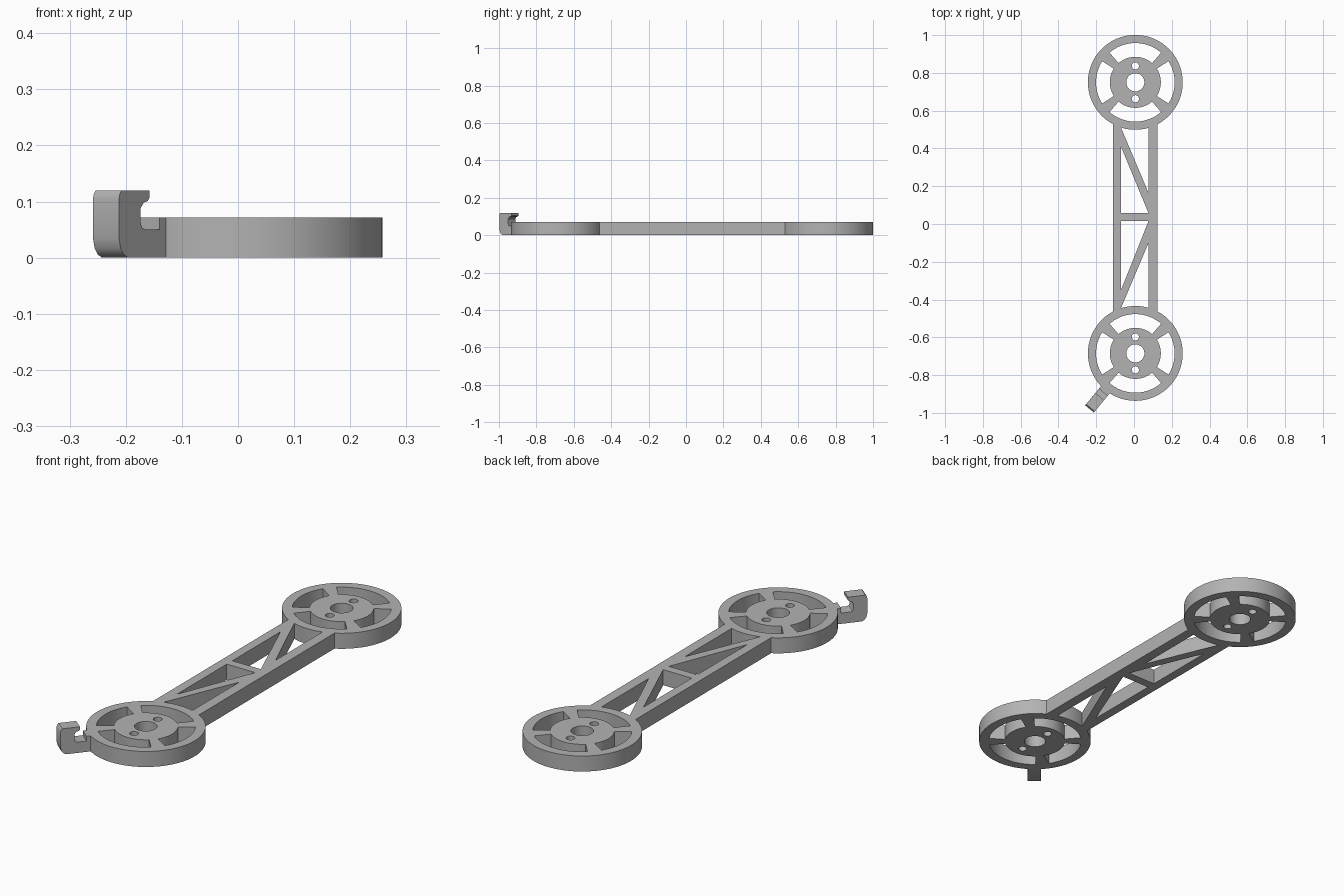
import bpy
from math import sin, cos, asin, acos, radians, pi
from mathutils import Matrix

cube = bpy.data.objects.get("Cube")
if cube:
    bpy.data.objects.remove(cube, do_unlink=True)

grey = bpy.data.materials.new("grey plastic")
grey.use_nodes = True
COLOUR = (0.45, 0.45, 0.45, 1)
grey.diffuse_color = COLOUR
grey.node_tree.nodes["Principled BSDF"].inputs["Base Color"].default_value = COLOUR

# Main dimensions
CX, TOP_Y, LOW_Y = 0.007, 0.75, -0.685
R, RIM, HUB, THICK = 0.251, 0.208, 0.135, 0.072
LEFT_OUT, LEFT_IN, RIGHT_IN, RIGHT_OUT = -0.112, -0.069, 0.077, 0.125
BAR_LOW, BAR_TOP = 0.016, 0.057


def arc(cy, r, a0, a1, n):
    """Points on a circle round a wheel centre, angles in radians."""
    return [(CX + r * cos(a0 + (a1 - a0) * i / n),
             cy + r * sin(a0 + (a1 - a0) * i / n)) for i in range(n + 1)]


def circle(cx, cy, r, n):
    return [(cx + r * cos(2 * pi * i / n), cy + r * sin(2 * pi * i / n))
            for i in range(n)]


def solid(name, loops, depth, matrix):
    """Extrude closed outlines (holes lie inside the first) into a mesh."""
    curve = bpy.data.curves.new(name, 'CURVE')
    curve.dimensions = '2D'
    curve.fill_mode = 'BOTH'
    curve.extrude = depth / 2
    for loop in loops:
        spline = curve.splines.new('POLY')
        spline.points.add(len(loop) - 1)
        for point, (x, y) in zip(spline.points, loop):
            point.co = (x, y, 0, 1)
        spline.use_cyclic_u = True
    obj = bpy.data.objects.new(name, curve)
    bpy.context.collection.objects.link(obj)
    bpy.ops.object.select_all(action='DESELECT')
    obj.select_set(True)
    bpy.context.view_layer.objects.active = obj
    bpy.ops.object.convert(target='MESH')
    obj = bpy.context.view_layer.objects.active
    obj.data.transform(matrix)
    obj.data.materials.clear()
    obj.data.materials.append(grey)
    # Weld the caps to the walls
    bpy.ops.object.mode_set(mode='EDIT')
    bpy.ops.mesh.select_all(action='SELECT')
    bpy.ops.mesh.remove_doubles(threshold=0.0001)
    bpy.ops.mesh.normals_make_consistent(inside=False)
    bpy.ops.object.mode_set(mode='OBJECT')
    bpy.ops.object.shade_smooth_by_angle(angle=radians(30))
    return obj


# Outer outline: both wheels joined by the side beams
right = acos((RIGHT_OUT - CX) / R)
left = acos((LEFT_OUT - CX) / R)
loops = [arc(TOP_Y, R, -right, 2 * pi - left, 80)
         + arc(LOW_Y, R, left, 2 * pi + right, 80)]

# Wheel openings: axle hole, two screw holes, four curved slots
for cy in (TOP_Y, LOW_Y):
    loops.append(circle(CX, cy, 0.048, 32))
    for side in (-1, 1):
        loops.append(circle(CX, cy + side * 0.087, 0.019, 20))
    for middle, half in ((0, 32.5), (90, 41), (180, 32.5), (270, 41)):
        a0, a1 = radians(middle - half), radians(middle + half)
        loops.append(arc(cy, RIM, a0, a1, 20) + arc(cy, HUB, a1, a0, 20))

# Triangular windows on either side of the cross bar
a_in, b_in = acos((RIGHT_IN - CX) / R), acos((LEFT_IN - CX) / R)
loops += [
    [(LEFT_IN, BAR_TOP), (RIGHT_IN, BAR_TOP), (LEFT_IN, 0.41)],
    [(LEFT_IN, BAR_LOW), (RIGHT_IN, BAR_LOW), (LEFT_IN, -0.35)],
    arc(TOP_Y, R, -b_in, -a_in, 10) + [(RIGHT_IN, 0.165)],
    arc(LOW_Y, R, b_in, a_in, 10) + [(RIGHT_IN, -0.10)],
]
solid("wheel_arm_frame", loops, THICK, Matrix.Translation((0, 0, THICK / 2)))

# Clip hook: side profile (distance from wheel centre, height)
profile = [(0.225, 0), (0.355, 0), (0.367, 0.005), (0.376, 0.016), (0.381, 0.035),
           (0.381, 0.105), (0.378, 0.115), (0.373, 0.12),
           (0.296, 0.12), (0.296, 0.106), (0.30, 0.101), (0.312, 0.098), (0.32, 0.088),
           (0.32, 0.062), (0.316, 0.053), (0.306, 0.05),
           (0.267, 0.05), (0.267, THICK), (0.225, THICK)]
place = (Matrix.Translation((CX, LOW_Y, 0)) @ Matrix.Rotation(radians(230.5), 4, 'Z')
         @ Matrix.Rotation(pi / 2, 4, 'X'))
solid("clip_hook", [profile], 0.06, place)
